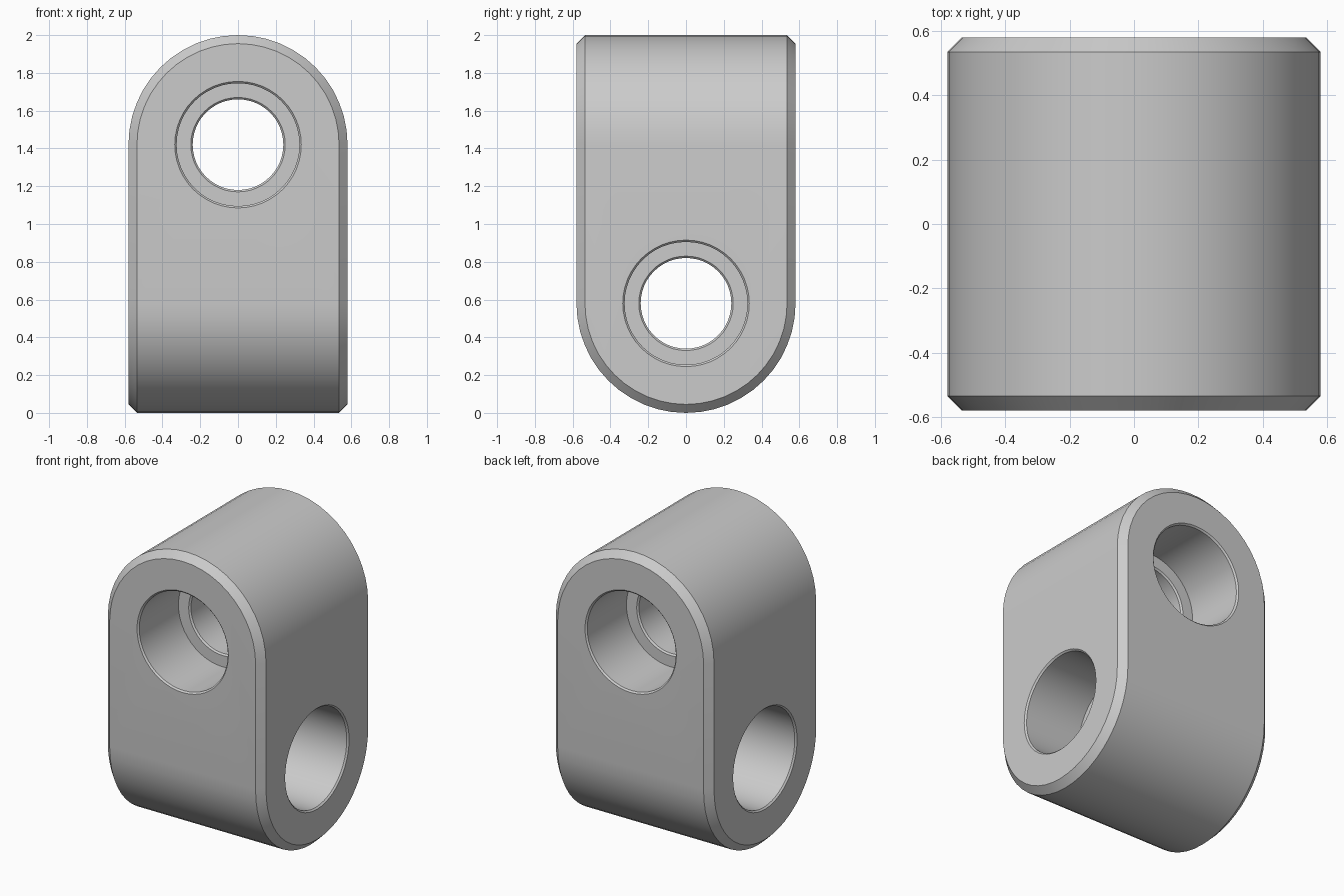
import bpy
import bmesh
import math
from mathutils import Matrix

R = 0.58          # half width and rounding radius
CHAMFER = 0.045   # outer edge chamfer
LIP = 0.01        # bore edge chamfer
BORE, SEAT = 0.24, 0.325   # through hole and counterbore radii
WEB = 0.16        # half thickness left between the counterbores
SEGS = 24         # steps per half circle

cube = bpy.data.objects.get("Cube")
if cube:
    bpy.data.objects.remove(cube, do_unlink=True)

metal = bpy.data.materials.new("grey metal")
metal.use_nodes = True
grey = (0.6, 0.6, 0.6, 1)
metal.diffuse_color = grey
metal.node_tree.nodes["Principled BSDF"].inputs["Base Color"].default_value = grey


def make_object(name, bm):
    bmesh.ops.recalc_face_normals(bm, faces=bm.faces)
    mesh = bpy.data.meshes.new(name)
    bm.to_mesh(mesh)
    bm.free()
    mesh.materials.append(metal)
    obj = bpy.data.objects.new(name, mesh)
    bpy.context.collection.objects.link(obj)
    return obj


def add_half(bm, matrix):
    """Arched, chamfered half block, open at its middle plane."""
    sections = [(-R, R - CHAMFER), (CHAMFER - R, R), (R - CHAMFER, R), (R, R - CHAMFER)]
    arches = []
    for y, r in sections:
        pts = [(r, y, 0)]
        for i in range(SEGS + 1):
            a = math.pi * i / SEGS
            pts.append((r * math.cos(a), y, 1 - R + r * math.sin(a)))
        pts.append((-r, y, 0))
        arches.append([bm.verts.new(matrix @ Matrix.Translation(p).translation) for p in pts])
    for a, b in zip(arches, arches[1:]):
        for i in range(len(a) - 1):
            bm.faces.new((a[i], a[i + 1], b[i + 1], b[i]))
    bm.faces.new(arches[0])
    bm.faces.new(arches[-1])


def bore_cutter(name, z, turn):
    """Stepped round cutter with flared edges, along y or x."""
    profile = [(WEB - LIP, BORE), (WEB, BORE + LIP), (WEB, SEAT),
               (R - LIP, SEAT), (R, SEAT + LIP), (R + 0.1, SEAT + LIP)]
    profile = [(-y, r) for y, r in reversed(profile)] + profile
    bm = bmesh.new()
    count = 2 * SEGS
    rings = []
    for y, r in profile:
        rings.append([bm.verts.new((r * math.cos(math.tau * i / count), y,
                                    r * math.sin(math.tau * i / count)))
                      for i in range(count)])
    for a, b in zip(rings, rings[1:]):
        for i in range(count):
            j = (i + 1) % count
            bm.faces.new((a[i], a[j], b[j], b[i]))
    bm.faces.new(rings[0])
    bm.faces.new(rings[-1])
    bm.transform(Matrix.Translation((0, 0, z)) @ Matrix.Rotation(turn, 4, "Z"))
    obj = make_object(name, bm)
    obj.hide_render = True
    obj.hide_set(True)
    return obj


# Body: the lower half is the upper half flipped and given a quarter turn
bm = bmesh.new()
lift = Matrix.Translation((0, 0, 1))
add_half(bm, lift)
add_half(bm, lift @ Matrix.Rotation(math.pi / 2, 4, "Z") @ Matrix.Rotation(math.pi, 4, "X"))
bmesh.ops.remove_doubles(bm, verts=bm.verts, dist=0.0001)
seam = [e for e in bm.edges if all(abs(v.co.z - 1) < 0.001 for v in e.verts)]
bmesh.ops.dissolve_edges(bm, edges=seam, use_verts=True)
body = make_object("link_block", bm)

# Crossed counterbored holes
cutters = [bore_cutter("upper_bore_cutter", 2 - R, 0),
           bore_cutter("lower_bore_cutter", R, math.pi / 2)]
bpy.context.view_layer.objects.active = body
body.select_set(True)
for cutter in cutters:
    mod = body.modifiers.new(cutter.name, "BOOLEAN")
    mod.operation = "DIFFERENCE"
    mod.solver = "EXACT"
    mod.object = cutter
    bpy.ops.object.modifier_apply(modifier=mod.name)
for cutter in cutters:
    bpy.data.objects.remove(cutter, do_unlink=True)

bpy.ops.object.shade_smooth_by_angle(angle=math.radians(30))
